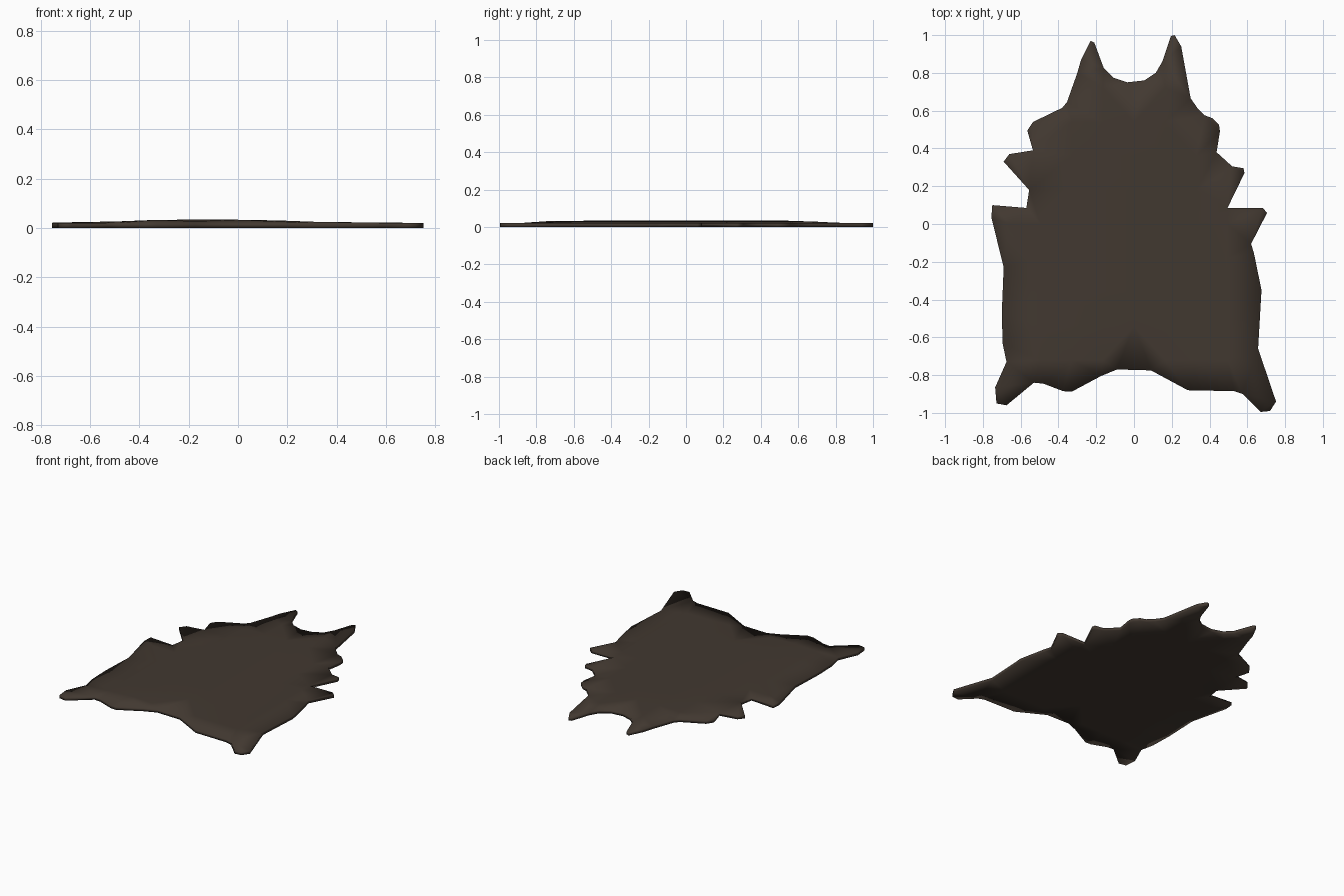
import bpy, bmesh
from mathutils import Vector
from mathutils.geometry import delaunay_2d_cdt, intersect_point_line

if "Cube" in bpy.data.objects:
    bpy.data.objects.remove(bpy.data.objects["Cube"])

# Hide outline seen from above, clockwise from the back left leg
OUTLINE = [
    (-.23, .97), (-.21, .96), (-.16, .825), (-.11, .775), (-.035, .75), (.055, .76),
    (.115, .80), (.15, .86), (.195, .995), (.215, 1.0), (.25, .94), (.30, .665),
    (.335, .615), (.375, .575), (.415, .56), (.45, .525), (.455, .49), (.437, .38),
    (.52, .305), (.58, .295), (.585, .27), (.495, .085), (.68, .085), (.705, .06),
    (.62, -.105), (.635, -.155), (.675, -.35), (.657, -.66), (.752, -.94), (.72, -.99),
    (.67, -.995), (.575, -.90), (.53, -.885), (.285, -.88), (.09, -.775), (-.09, -.77),
    (-.175, -.805), (-.33, -.888), (-.375, -.885), (-.48, -.845), (-.53, -.84),
    (-.675, -.96), (-.728, -.95), (-.735, -.865), (-.675, -.73), (-.695, -.635),
    (-.70, -.475), (-.69, -.23), (-.755, .035), (-.75, .10), (-.57, .085),
    (-.555, .18), (-.69, .33), (-.66, .37), (-.535, .39), (-.565, .495),
    (-.535, .54), (-.38, .615), (-.355, .645), (-.30, .80), (-.28, .87)]
# Thickness across the width
PROFILE = [(-.76, .025), (-.5, .026), (-.3, .034), (.1, .033), (.3, .025), (.45, .021), (.65, .029), (.76, .025)]
RIM = 0.021


def thickness(x):
    for (x0, z0), (x1, z1) in zip(PROFILE, PROFILE[1:]):
        if x <= x1:
            return z0 + (z1 - z0) * (x - x0) / (x1 - x0)
    return PROFILE[-1][1]


def edge_distance(p):
    best = 9
    for a, b in zip(ring, ring[1:] + ring[:1]):
        q, t = intersect_point_line(p, a, b)
        t = min(1, max(0, t))
        best = min(best, (p - a.lerp(b, t)).length)
    return best


def inside(p):
    hit = False
    for a, b in zip(ring, ring[1:] + ring[:1]):
        if (a.y > p.y) != (b.y > p.y) and p.x < a.x + (b.x - a.x) * (p.y - a.y) / (b.y - a.y):
            hit = not hit
    return hit


# Triangulated sheet: outline plus a loose grid of inner points
ring = [Vector(p) for p in reversed(OUTLINE)]
n = len(ring)
grid = [Vector((-.66 + .165 * i, -.9 + .18 * j)) for i in range(9) for j in range(11)]
inner = [p for p in grid if inside(p) and edge_distance(p) > .07]
pts, _, tris, *_ = delaunay_2d_cdt(ring + inner, [], [list(range(n))], 1, 1e-5)

bm = bmesh.new()
top, bottom = [], []
for p in pts:
    k = min(1, edge_distance(p) / .15)
    top.append(bm.verts.new((p.x, p.y, RIM + (thickness(p.x) - RIM) * k)))
    bottom.append(bm.verts.new((p.x, p.y, 0)))
for t in tris:
    bm.faces.new([top[i] for i in t])
    bm.faces.new([bottom[i] for i in reversed(t)])
# Side wall around the rim
for i in range(n):
    j = (i + 1) % n
    bm.faces.new((bottom[i], bottom[j], top[j], top[i]))
bmesh.ops.recalc_face_normals(bm, faces=bm.faces)
for f in bm.faces:
    f.smooth = True

mesh = bpy.data.meshes.new("hide_rug")
bm.to_mesh(mesh)
bm.free()
rug = bpy.data.objects.new("hide_rug", mesh)
bpy.context.collection.objects.link(rug)

hide = bpy.data.materials.new("dark brown hide")
hide.diffuse_color = (.054, .040, .030, 1)
hide.use_nodes = True
hide.node_tree.nodes["Principled BSDF"].inputs["Base Color"].default_value = hide.diffuse_color
mesh.materials.append(hide)
